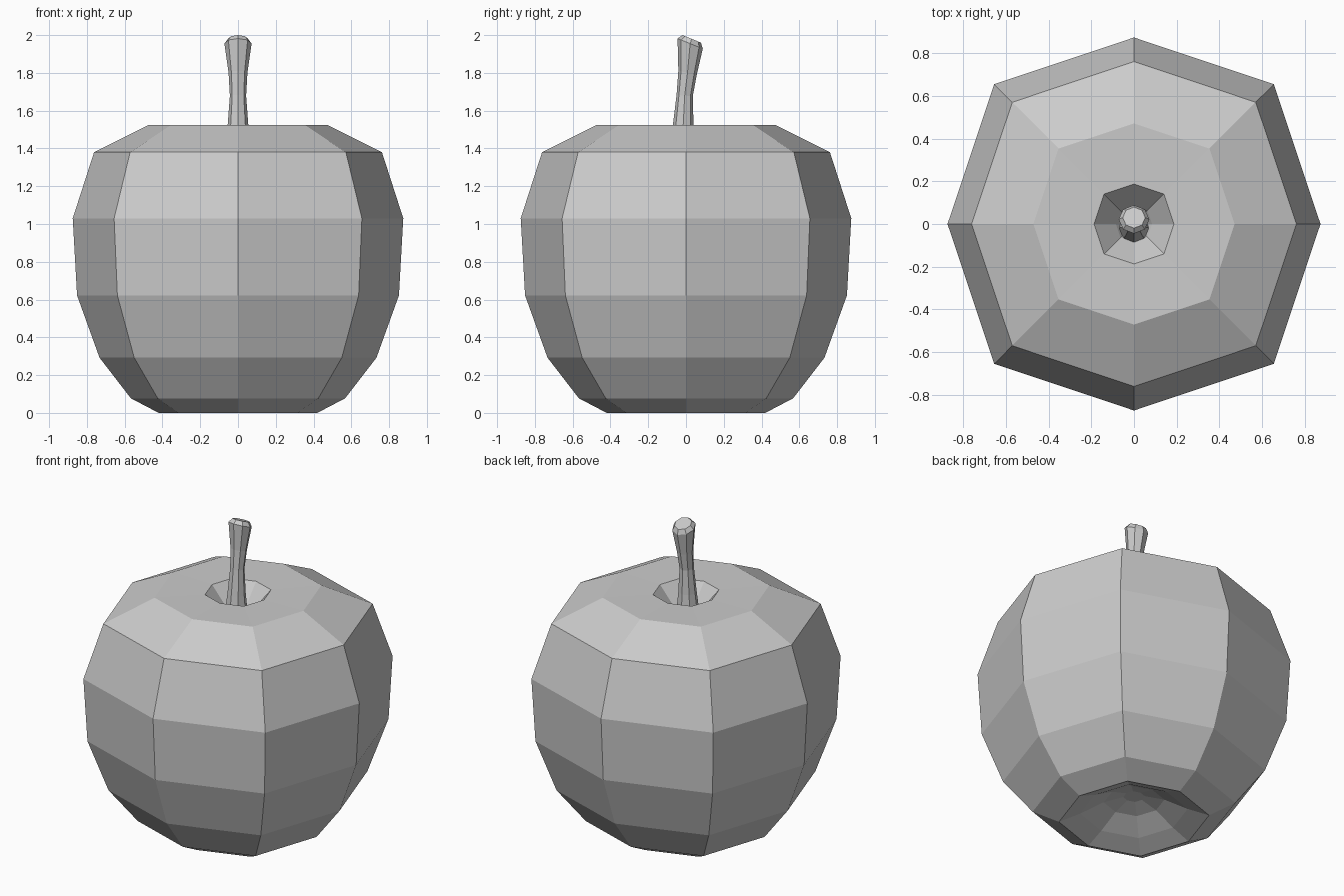
import bpy
import bmesh
from math import sin, cos, pi, radians

if "Cube" in bpy.data.objects:
    bpy.data.objects.remove(bpy.data.objects["Cube"])

SIDES = 8


def loft(name, rings):
    """Join rings of points with quads and close both ends."""
    bm = bmesh.new()
    loops = [[bm.verts.new(p) for p in ring] for ring in rings]
    for low, high in zip(loops, loops[1:]):
        for i in range(SIDES):
            j = (i + 1) % SIDES
            bm.faces.new((low[i], low[j], high[j], high[i]))
    bm.faces.new(loops[0][::-1])
    bm.faces.new(loops[-1])
    bmesh.ops.recalc_face_normals(bm, faces=bm.faces)
    mesh = bpy.data.meshes.new(name)
    bm.to_mesh(mesh)
    bm.free()
    obj = bpy.data.objects.new(name, mesh)
    bpy.context.collection.objects.link(obj)
    return obj


def body_ring(r, z):
    # Diagonal corners sit slightly further out, giving a squarish octagon
    return [(r * (1.06 if i % 2 else 1) * cos(2 * pi * i / SIDES),
             r * (1.06 if i % 2 else 1) * sin(2 * pi * i / SIDES), z)
            for i in range(SIDES)]


def stem_ring(y, z, r, tilt):
    t = radians(tilt)
    angles = [2 * pi * i / SIDES for i in range(SIDES)]
    return [(r * cos(a), y + r * sin(a) * cos(t), z - r * sin(a) * sin(t))
            for a in angles]


# Fruit body: from the hollow underside, round the outside, into the top dimple
body_profile = [
    (0.06, 0.15), (0.17, 0.12), (0.30, 0.05), (0.42, 0.0), (0.567, 0.077),
    (0.733, 0.292), (0.852, 0.622), (0.875, 1.03), (0.762, 1.38),
    (0.472, 1.525), (0.187, 1.52), (0.085, 1.40), (0.05, 1.34),
]
loft("apple_body", [body_ring(r, z) for r, z in body_profile])

# Stem: leaning, pinched in the middle, with a slanted bevelled tip
stem_path = [
    (-0.02, 1.33, 0.075, 0), (-0.015, 1.52, 0.055, 0), (-0.007, 1.68, 0.043, 5),
    (0.008, 1.80, 0.05, 14), (0.022, 1.955, 0.072, 22), (0.030, 1.98, 0.053, 22),
]
loft("stem", [stem_ring(*p) for p in stem_path])
